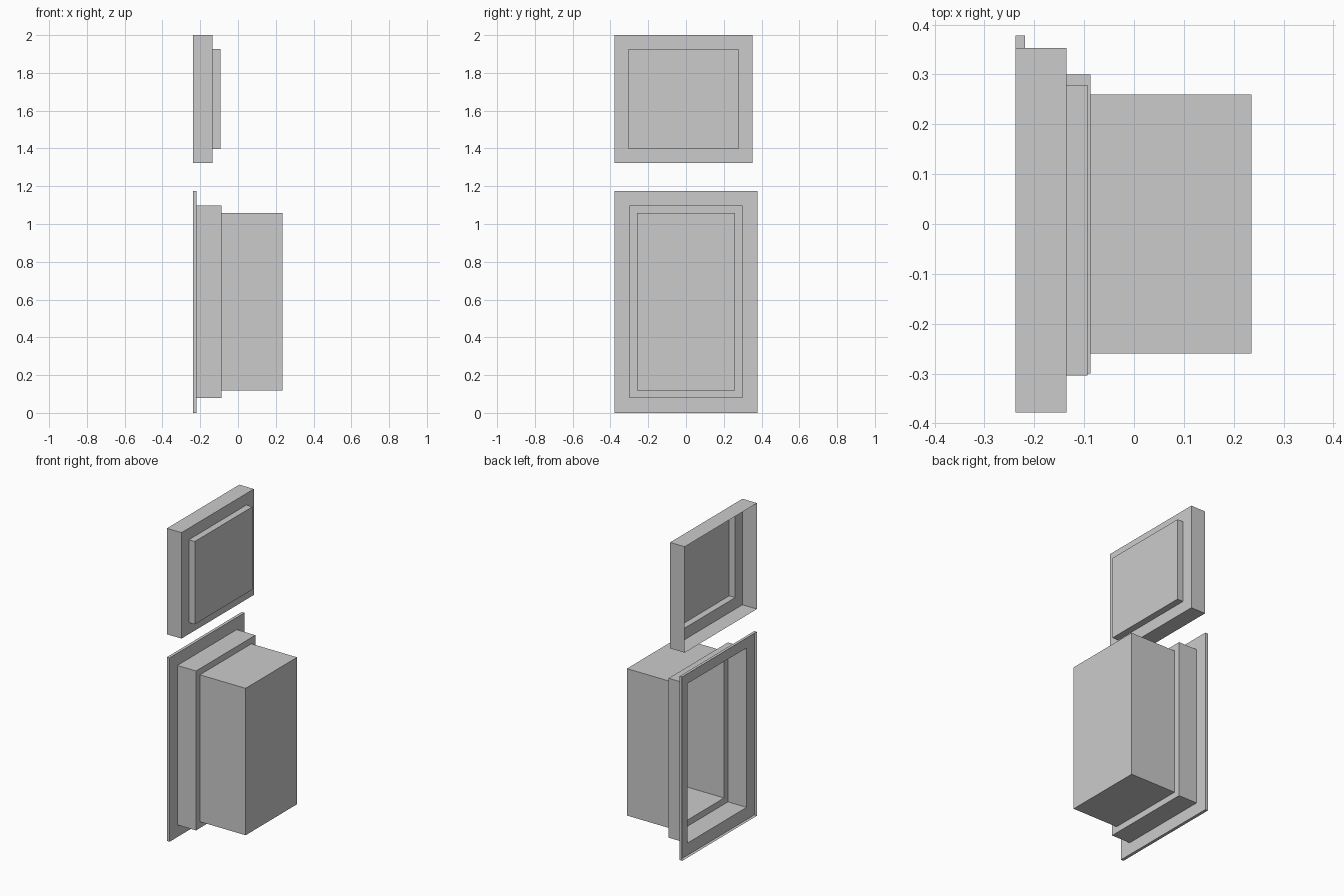
import bpy, bmesh, math

if "Cube" in bpy.data.objects:
    bpy.data.objects.remove(bpy.data.objects["Cube"])


def stepped_shell(name, steps):
    """Open tray facing -x: each step (x_start, x_end, y0, y1, z0, z1) is a
    rectangular sleeve, joined to the next by a flat rim; the last is capped."""
    bm = bmesh.new()
    rings = []
    for xa, xb, y0, y1, z0, z1 in steps:
        for x in (xa, xb):
            rings.append([bm.verts.new((x, y, z)) for y, z in
                          ((y0, z0), (y1, z0), (y1, z1), (y0, z1))])
    for a, b in zip(rings, rings[1:]):
        for i in range(4):
            j = (i + 1) % 4
            bm.faces.new((a[i], a[j], b[j], b[i]))
    bm.faces.new(rings[-1])
    # weld the rims where sleeves share a plane, then face outward
    bmesh.ops.recalc_face_normals(bm, faces=bm.faces)
    me = bpy.data.meshes.new(name)
    bm.to_mesh(me)
    bm.free()
    ob = bpy.data.objects.new(name, me)
    bpy.context.collection.objects.link(ob)
    return ob


def inset_shell(name, outline, levels):
    """Sleeves made by insetting one outline: levels = (inset, x_start, x_end)."""
    y0, y1, z0, z1 = outline
    return stepped_shell(name, [(xa, xb, y0 + d, y1 - d, z0 + d, z1 - d)
                                for d, xa, xb in levels])


# Wall box: shallow flange, neck and deep rear compartment
inset_shell("wall_box", (-0.378, 0.378, 0.0, 1.176),
            [(0.0, -0.238, -0.219),
             (0.078, -0.219, -0.087),
             (0.118, -0.087, 0.236)])

# Upper cover: open tray with a raised panel
inset_shell("cover", (-0.378, 0.353, 1.322, 2.0),
            [(0.0, -0.238, -0.135),
             (0.074, -0.135, -0.093)])

# Three thin round discs on the cover panel
for i, (y, z) in enumerate(((-0.105, 1.675), (0.148, 1.755), (0.148, 1.555))):
    bpy.ops.mesh.primitive_circle_add(vertices=32, radius=0.038, fill_type='NGON',
                                      location=(-0.092, y, z),
                                      rotation=(0, math.pi / 2, 0))
    bpy.context.object.name = f"cover_disc_{i + 1}"
